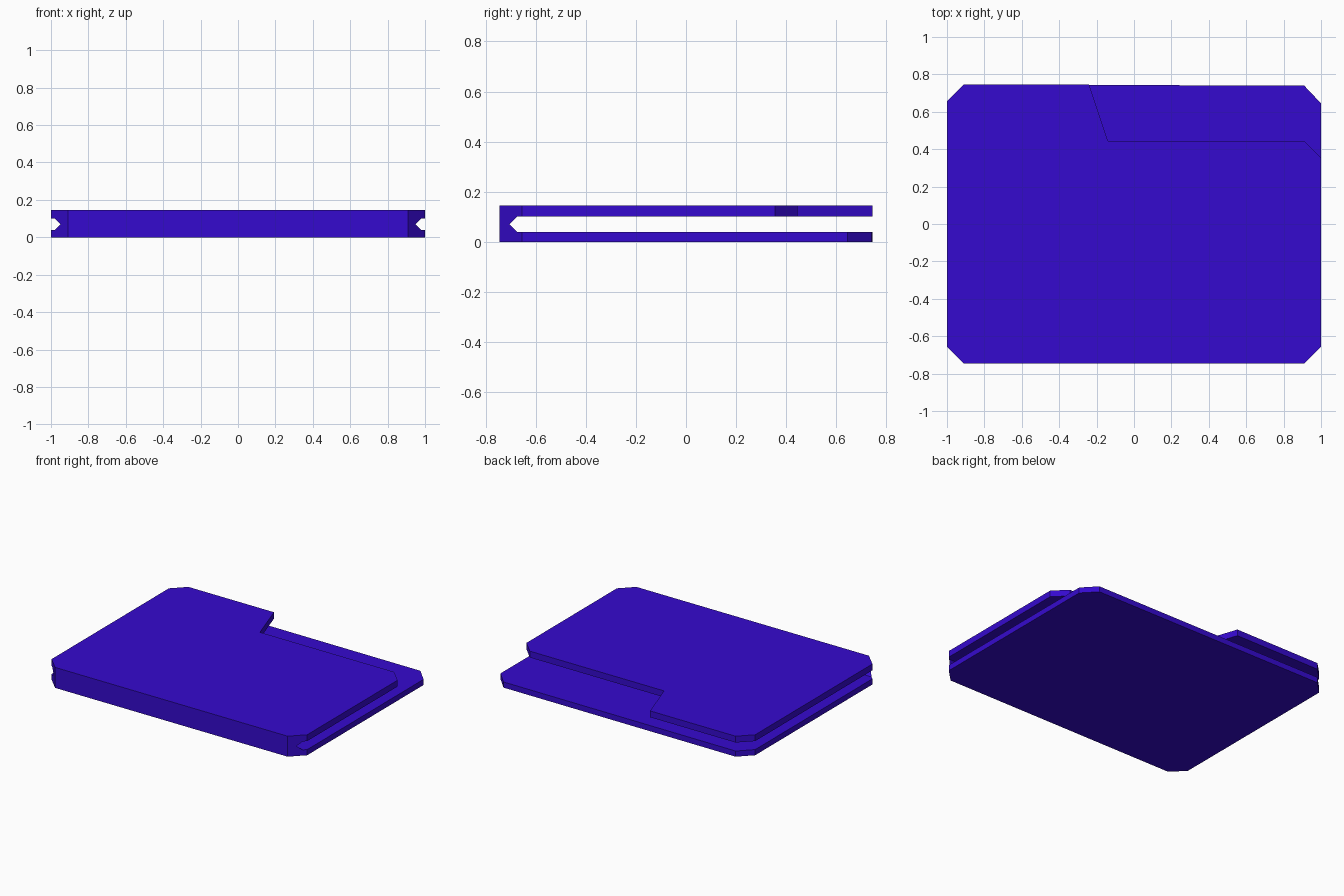
import bpy
import bmesh

cube = bpy.data.objects.get("Cube")
if cube:
    bpy.data.objects.remove(cube, do_unlink=True)

violet = bpy.data.materials.new("violet blue")
violet.use_nodes = True
colour = (0.036, 0.003, 0.62, 1)
violet.diffuse_color = colour
violet.node_tree.nodes["Principled BSDF"].inputs["Base Color"].default_value = colour

FRONT, BACK, SIDE, CUT = -0.745, 0.745, 1.0, 0.09
FLOOR, LOW, HIGH, TOP = 0.0, 0.04, 0.10, 0.145


def loft(name, sections, caps=True):
    """Skin a stack of (z, outline) sections into one flat-shaded object."""
    bm = bmesh.new()
    rings = [[bm.verts.new((x, y, z)) for x, y in outline] for z, outline in sections]
    for lower, upper in zip(rings, rings[1:]):
        for i in range(len(lower)):
            j = (i + 1) % len(lower)
            bm.faces.new((lower[i], lower[j], upper[j], upper[i]))
    if caps:
        bm.faces.new(rings[0][::-1])
        bm.faces.new(rings[-1])
    mesh = bpy.data.meshes.new(name)
    bm.to_mesh(mesh)
    bm.free()
    mesh.materials.append(violet)
    obj = bpy.data.objects.new(name, mesh)
    bpy.context.collection.objects.link(obj)
    return obj


# Shared clipped corners
inner = SIDE - CUT
front_edge = [(-SIDE, FRONT + CUT), (-inner, FRONT), (inner, FRONT), (SIDE, FRONT + CUT)]
back_left = [(-inner, BACK), (-SIDE, BACK - CUT)]

# Lower cover: full sheet
lower_outline = front_edge + [(SIDE, BACK - 0.1), (inner, BACK - 0.005)] + back_left
loft("lower_cover", [(FLOOR, lower_outline), (LOW, lower_outline)])

# Upper cover: sheet cut back beside the tab
step = 0.445
upper_outline = front_edge + [(SIDE, step - CUT), (inner, step), (-0.14, step), (-0.24, BACK)] + back_left
loft("upper_cover", [(HIGH, upper_outline), (TOP, upper_outline)])


# Spine: joins the covers along the front, with a V groove on its inner side
def spine_section(y):
    x = inner + y - FRONT
    return [(-x, y), (-inner, FRONT), (inner, FRONT), (x, y)]


edge, groove = -0.675, -0.705
loft("spine", [(LOW, spine_section(edge)),
               ((LOW + HIGH) / 2, spine_section(groove)),
               (HIGH, spine_section(edge))], caps=False)
